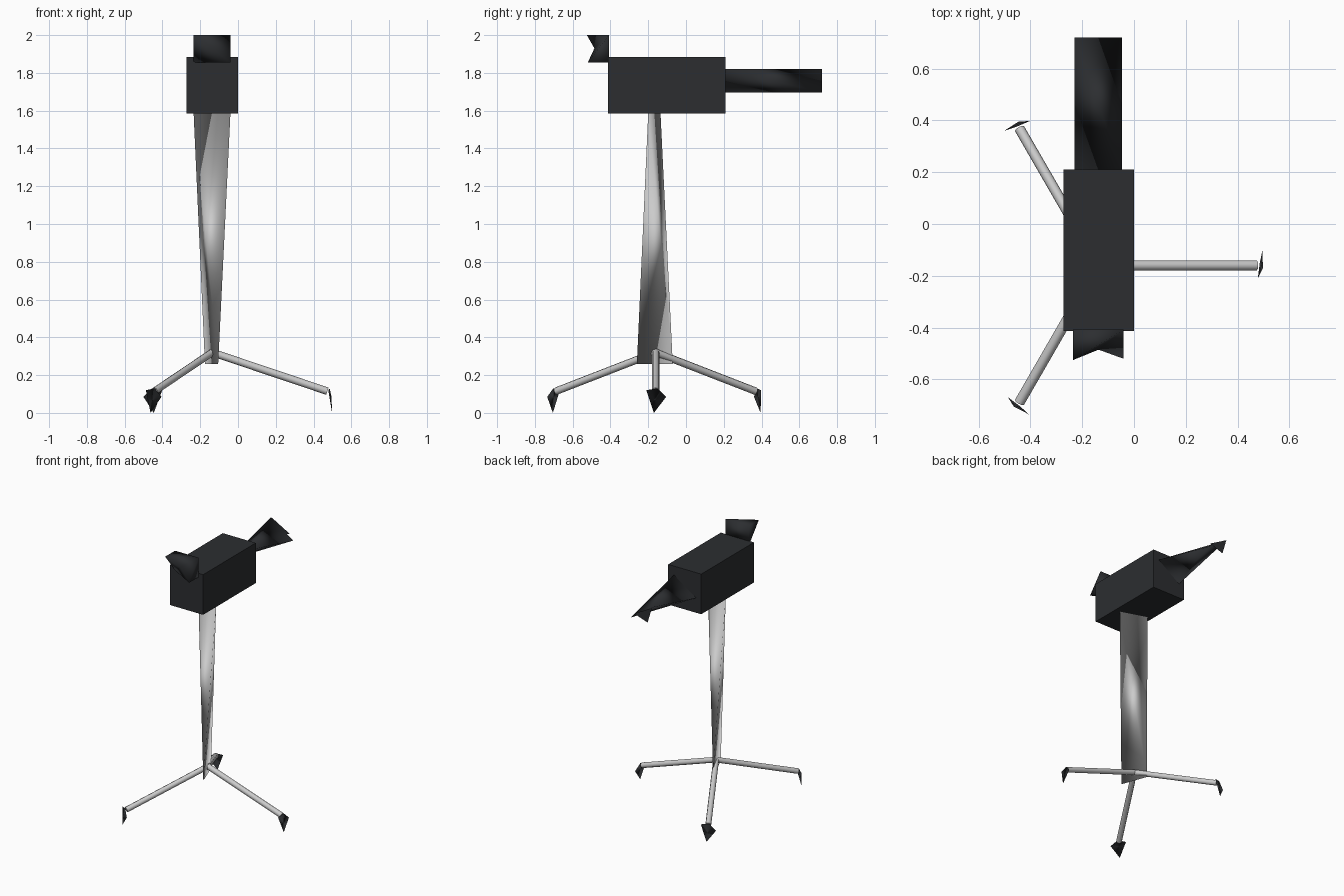
import bpy, bmesh, math
from mathutils import Vector

if "Cube" in bpy.data.objects:
    bpy.data.objects.remove(bpy.data.objects["Cube"])

dark = bpy.data.materials.new("dark_plastic")
dark.diffuse_color = (0.025, 0.027, 0.03, 1)
dark.use_nodes = True
dark.node_tree.nodes["Principled BSDF"].inputs["Base Color"].default_value = dark.diffuse_color


def make(name, verts, faces=None, mat=None, smooth=True):
    """Mesh from points; without faces, their convex hull."""
    bm = bmesh.new()
    vs = [bm.verts.new(v) for v in verts]
    if faces:
        for f in faces:
            bm.faces.new([vs[i] for i in f])
    else:
        bmesh.ops.convex_hull(bm, input=vs)
    if len(bm.faces) > 1:
        bmesh.ops.recalc_face_normals(bm, faces=bm.faces[:])
    for f in bm.faces:
        f.smooth = smooth
    me = bpy.data.meshes.new(name)
    bm.to_mesh(me)
    bm.free()
    ob = bpy.data.objects.new(name, me)
    bpy.context.collection.objects.link(ob)
    if mat:
        me.materials.append(mat)
    return ob


# Camera body
make("camera_body", [(x, y, z) for x in (-.273, 0) for y in (-.412, .21)
                     for z in (1.585, 1.885)], mat=dark, smooth=False)

# Lens barrel: twisted wedge whose end edges lie on opposite diagonals
X0, X1, Z0, Z1 = -.23, -.047, 1.695, 1.82
make("lens_barrel", [(X0, .21, Z0), (X1, .21, Z1), (X0, .72, Z1), (X1, .72, Z0)], mat=dark)

# Front glass: small three-sided disc on the end of the barrel
make("lens_glass", [(-.08, .725, 1.735), (-.225, .725, 1.815), (-.19, .725, 1.697)],
     [(0, 2, 1)], mat=dark)

# Viewfinder: square back, two opposite front tips and a dented middle
L, R, B, T = -.235, -.04, 1.855, 2.0
make("viewfinder",
     [(L, -.408, B), (R, -.408, B), (R, -.408, T), (L, -.408, T),
      (L, -.525, T), (R, -.52, B), (-.137, -.485, 1.93)],
     [(0, 1, 2, 3), (4, 3, 2), (4, 0, 3), (5, 1, 0), (5, 2, 1),
      (4, 2, 6), (2, 5, 6), (5, 0, 6), (0, 4, 6)], mat=dark)

# Centre column: twisted wedge
make("centre_column", [(-.235, -.135, 1.587), (-.04, -.2, 1.587),
                       (-.175, -.07, .258), (-.105, -.26, .258)])

# Three legs with pointed feet
hub = Vector((-.137, -.16, .32))
foot_shape = [(.615, -.05, .12), (.632, .055, .085), (.635, -.01, 0), (.622, .008, .13)]
for i in range(3):
    a = math.radians(120 * i)
    out, side = Vector((math.cos(a), math.sin(a), 0)), Vector((-math.sin(a), math.cos(a), 0))
    end = hub + out * .61 + Vector((0, 0, -.205))
    bpy.ops.mesh.primitive_cylinder_add(vertices=8, radius=.02, depth=(end - hub).length,
                                        location=(hub + end) / 2)
    leg = bpy.context.object
    leg.name = f"leg_{i + 1}"
    leg.rotation_euler = (end - hub).to_track_quat('Z', 'Y').to_euler()
    bpy.ops.object.shade_smooth_by_angle(angle=math.radians(50))
    make(f"foot_{i + 1}", [Vector((hub.x, hub.y, 0)) + out * r + side * t + Vector((0, 0, z))
                           for r, t, z in foot_shape], mat=dark)
